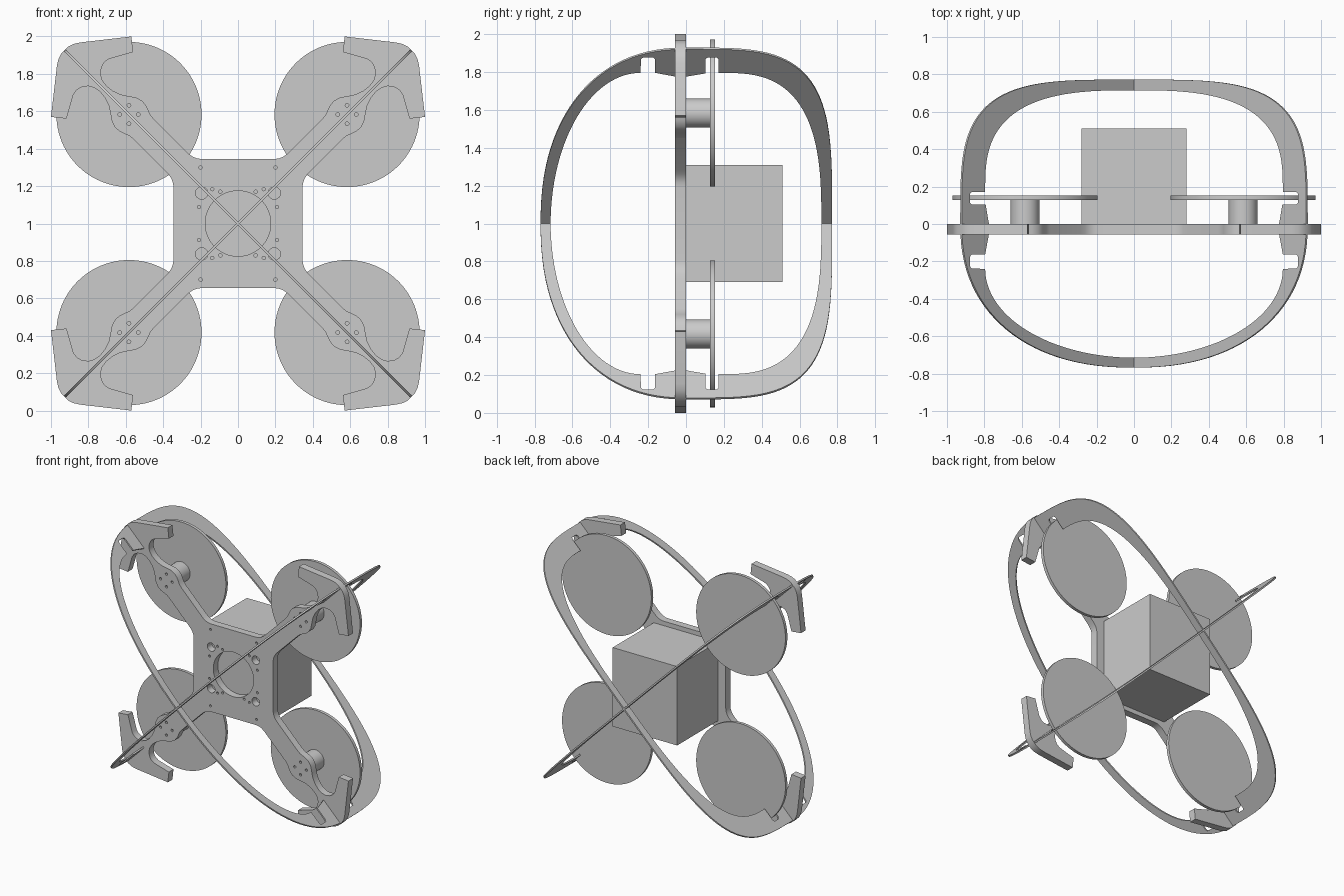
import bpy, bmesh
from math import sin, cos, pi, sqrt, radians

if "Cube" in bpy.data.objects:
    bpy.data.objects.remove(bpy.data.objects["Cube"])

MOTOR = 0.583          # motor offset from the plate centre along x and z
QUADS = [(sx, sz) for sx in (1, -1) for sz in (1, -1)]


def finish(ob):
    """Turn a filled curve into a clean mesh with crisp edges."""
    bpy.ops.object.select_all(action='DESELECT')
    ob.select_set(True)
    bpy.context.view_layer.objects.active = ob
    if ob.type == 'CURVE':
        bpy.ops.object.convert(target='MESH')
        ob = bpy.context.object
        bm = bmesh.new()
        bm.from_mesh(ob.data)
        bmesh.ops.remove_doubles(bm, verts=bm.verts, dist=0.0002)
        bmesh.ops.recalc_face_normals(bm, faces=bm.faces)
        bm.to_mesh(ob.data)
        bm.free()
    bpy.ops.object.shade_smooth_by_angle(angle=radians(30))


def sheet(name, loops, thickness, location, rotation):
    """Flat part cut from sheet: first loop is the outline, the rest are holes."""
    cu = bpy.data.curves.new(name, 'CURVE')
    cu.dimensions = '2D'
    cu.fill_mode = 'BOTH'
    cu.extrude = thickness / 2
    for pts in loops:
        sp = cu.splines.new('POLY')
        sp.points.add(len(pts) - 1)
        for p, (x, y) in zip(sp.points, pts):
            p.co = (x, y, 0, 1)
        sp.use_cyclic_u = True
    ob = bpy.data.objects.new(name, cu)
    ob.location, ob.rotation_euler = location, rotation
    bpy.context.collection.objects.link(ob)
    finish(ob)


def cylinder(name, r, y0, y1, x, z, n):
    bpy.ops.mesh.primitive_cylinder_add(vertices=n, radius=r, depth=y1 - y0,
                                        location=(x, (y0 + y1) / 2, z), rotation=(pi / 2, 0, 0))
    ob = bpy.context.object
    ob.name = name
    finish(ob)


def circle(x, y, r, n=16):
    return [(x + r * cos(2 * pi * i / n), y + r * sin(2 * pi * i / n)) for i in range(n)]


def arc(a, b, n, cy, side, steps=28):
    """Quarter superellipse from the centre line (0, cy+side*b) to (a, cy)."""
    out = []
    for i in range(steps + 1):
        t = pi / 2 * i / steps
        out.append((a * sin(t) ** (2 / n), cy + side * b * max(cos(t), 0) ** (2 / n)))
    return out


# Frame plate: half an arm outline, mirrored over the diagonal, then to four quadrants
half_arm = [(.19, .345), (.215, .347), (.24, .356), (.262, .371), (.285, .393), (.45, .558),
            (.468, .580), (.479, .605), (.492, .632), (.512, .656), (.545, .674), (.59, .682),
            (.63, .691), (.67, .710), (.705, .738), (.726, .768), (.735, .80), (.73, .835),
            (.715, .862), (.69, .88), (.561, .917), (.57, 1.0), (.845, .968), (.88, .96),
            (.91, .945)]
arm = half_arm + [(z, x) for x, z in reversed(half_arm)]
outline = []
for sx, sz in ((1, 1), (1, -1), (-1, -1), (-1, 1)):
    pts = [(x * sx, z * sz) for x, z in arm]
    outline += pts if sx * sz > 0 else pts[::-1]

holes = [circle(0, 0, .175, 64)]
for sx, sz in QUADS:
    holes.append(circle(.194 * sx, .163 * sz, .033, 24))
    for x, z in ((.2, .3), (.208, .088), (.138, .184), (.094, .17)):
        holes.append(circle(x * sx, z * sz, .009, 12))
    for dx, dz in ((.05, 0), (-.05, 0), (0, .05), (0, -.05)):
        holes.append(circle(MOTOR * sx + dx, MOTOR * sz + dz, .01, 12))
sheet("frame_plate", [outline] + holes, .057, (0, -.0285, 1), (pi / 2, 0, 0))

# Two crossed guard hoops with slots and a tab that meets the plate
outer = arc(.925, .772, 3.8, 0, 1) + arc(.925, .768, 2.25, 0, -1)[-2::-1]
notches = [(.80, .172), (.872, .172), (.88, .162), (.88, .113), (.872, .103), (.797, .103),
           (.775, -.028), (.80, -.163), (.872, -.163), (.88, -.173), (.88, -.228), (.872, -.238)]
inner = arc(.80, .535, 2.9, .18, 1) + notches + arc(.80, .475, 2, -.24, -1)[::-1]


def mirrored(half):
    full = half + [(-x, y) for x, y in half[-2:0:-1]]
    return [(x * sqrt(2), y) for x, y in full]


for label, angle in (("a", pi / 4), ("b", -pi / 4)):
    sheet("guard_hoop_" + label, [mirrored(outer), mirrored(inner)], .012, (0, 0, 1), (0, angle, 0))

# Motors and propeller discs
for i, (sx, sz) in enumerate(QUADS):
    cylinder(f"motor_{i}", .077, 0, .13, MOTOR * sx, 1 + MOTOR * sz, 48)
    cylinder(f"propeller_disc_{i}", .388, .128, .152, MOTOR * sx, 1 + MOTOR * sz, 96)

# Body box behind the plate
bpy.ops.mesh.primitive_cube_add(size=1, location=(0, .255, 1))
box = bpy.context.object
box.name = "body_box"
box.scale = (.56, .51, .62)
